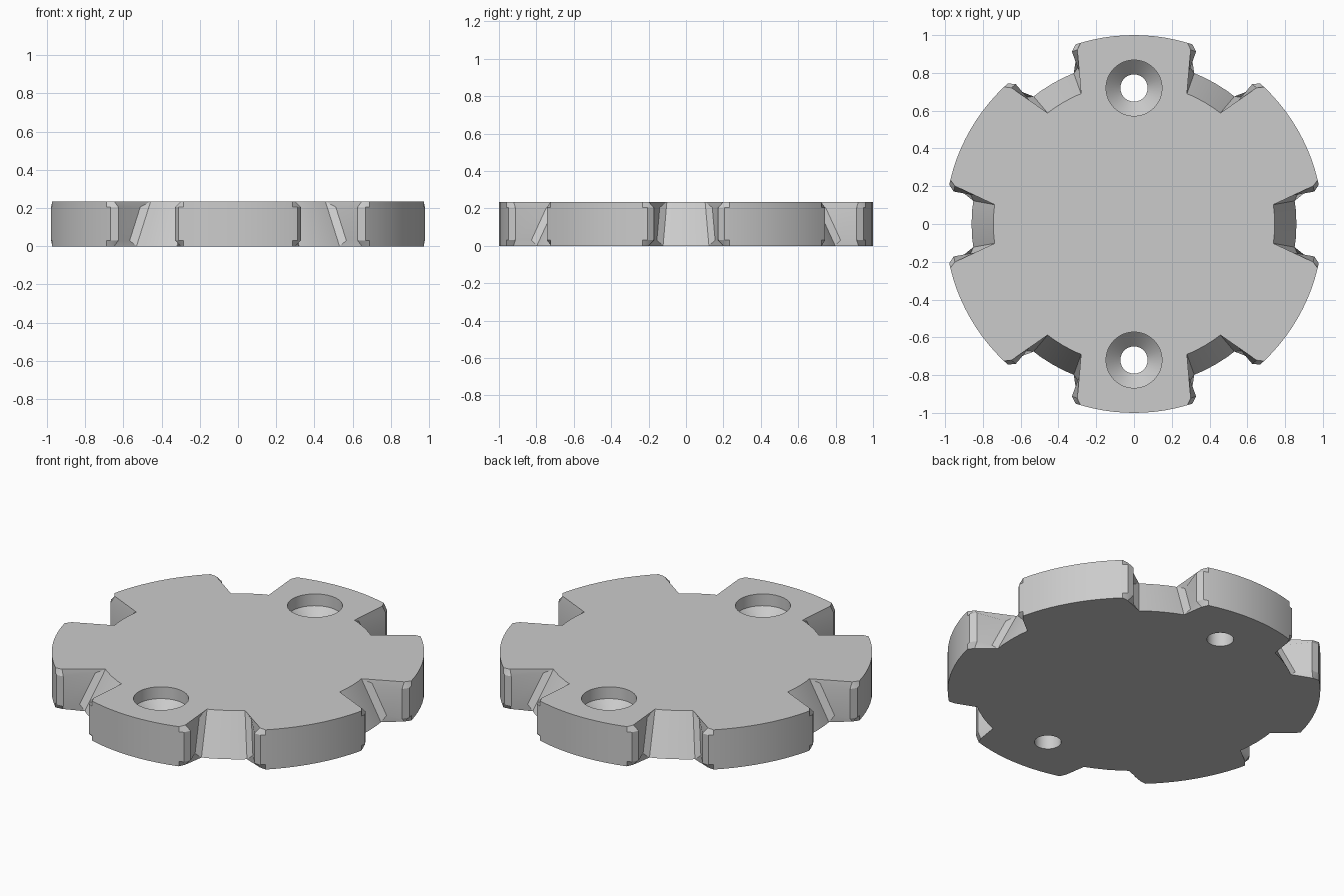
import bpy, bmesh
from math import cos, sin, pi, radians

HEIGHT, RIM, FLOOR_TOP, FLOOR_BOTTOM = 0.235, 1.0, 0.745, 0.86
NOTCHES, HALF, BEVEL = 6, radians(10.2), 0.03
RIM_STEPS, FLOOR_STEPS = 12, 4

if "Cube" in bpy.data.objects:
    bpy.data.objects.remove(bpy.data.objects["Cube"])

grey = bpy.data.materials.new("plain grey")
grey.use_nodes = True
grey.diffuse_color = (0.6, 0.6, 0.6, 1)
grey.node_tree.nodes["Principled BSDF"].inputs["Base Color"].default_value = (0.6, 0.6, 0.6, 1)


def make_object(name, bm):
    bmesh.ops.recalc_face_normals(bm, faces=bm.faces)
    mesh = bpy.data.meshes.new(name)
    bm.to_mesh(mesh)
    bm.free()
    mesh.materials.append(grey)
    obj = bpy.data.objects.new(name, mesh)
    bpy.context.collection.objects.link(obj)
    return obj


def notched_disc():
    # outline: each notch floor arc followed by a tooth rim arc
    outline = []
    pitch = 2 * pi / NOTCHES
    for n in range(NOTCHES):
        mid = n * pitch
        for i in range(FLOOR_STEPS + 1):
            outline.append((mid - HALF + 2 * HALF * i / FLOOR_STEPS, True))
        for i in range(RIM_STEPS + 1):
            outline.append((mid + HALF + (pitch - 2 * HALF) * i / RIM_STEPS, False))

    bm = bmesh.new()

    def ring(floor_radius, z):
        return [bm.verts.new(((floor_radius if f else RIM) * cos(a),
                              (floor_radius if f else RIM) * sin(a), z)) for a, f in outline]

    low, high = ring(FLOOR_BOTTOM, 0), ring(FLOOR_TOP, HEIGHT)
    bm.faces.new(low[::-1])
    bm.faces.new(high)
    count = len(outline)
    chamfered = set()
    for i in range(count):
        j = (i + 1) % count
        bm.faces.new((low[i], low[j], high[j], high[i]))
        here, after = outline[i][1], outline[j][1]
        # the notch floors keep sharp ends; everything else is chamfered
        if not (here and after):
            chamfered.add(bm.edges.get((low[i], low[j])))
            chamfered.add(bm.edges.get((high[i], high[j])))
        if here != after:
            chamfered.add(bm.edges.get((low[i], high[i])))
            chamfered.add(bm.edges.get((low[j], high[j])))
    bmesh.ops.bevel(bm, geom=list(chamfered), offset=BEVEL, offset_type='OFFSET',
                    segments=1, profile=0.5, affect='EDGES', clamp_overlap=False)
    return make_object("notched_disc", bm)


def screw_hole_cutter(y, sides=48):
    # stepped profile: through hole, countersink, straight recess
    profile = [(0.072, -0.1), (0.072, 0.09), (0.148, 0.165), (0.148, 0.35)]
    bm = bmesh.new()
    rings = [[bm.verts.new((r * cos(2 * pi * k / sides), y + r * sin(2 * pi * k / sides), z))
              for k in range(sides)] for r, z in profile]
    for a, b in zip(rings, rings[1:]):
        for k in range(sides):
            m = (k + 1) % sides
            bm.faces.new((a[k], a[m], b[m], b[k]))
    bm.faces.new(rings[0][::-1])
    bm.faces.new(rings[-1])
    cutter = make_object("screw_hole_cutter", bm)
    cutter.hide_render = True
    return cutter


disc = notched_disc()
bpy.ops.object.select_all(action='DESELECT')
disc.select_set(True)
bpy.context.view_layer.objects.active = disc

# two countersunk screw holes
for y in (-0.72, 0.72):
    cutter = screw_hole_cutter(y)
    cut = disc.modifiers.new("screw_hole", 'BOOLEAN')
    cut.operation, cut.solver, cut.object = 'DIFFERENCE', 'EXACT', cutter
    bpy.ops.object.modifier_apply(modifier=cut.name)
    bpy.data.objects.remove(cutter)

bpy.ops.object.shade_smooth_by_angle(angle=radians(25))
